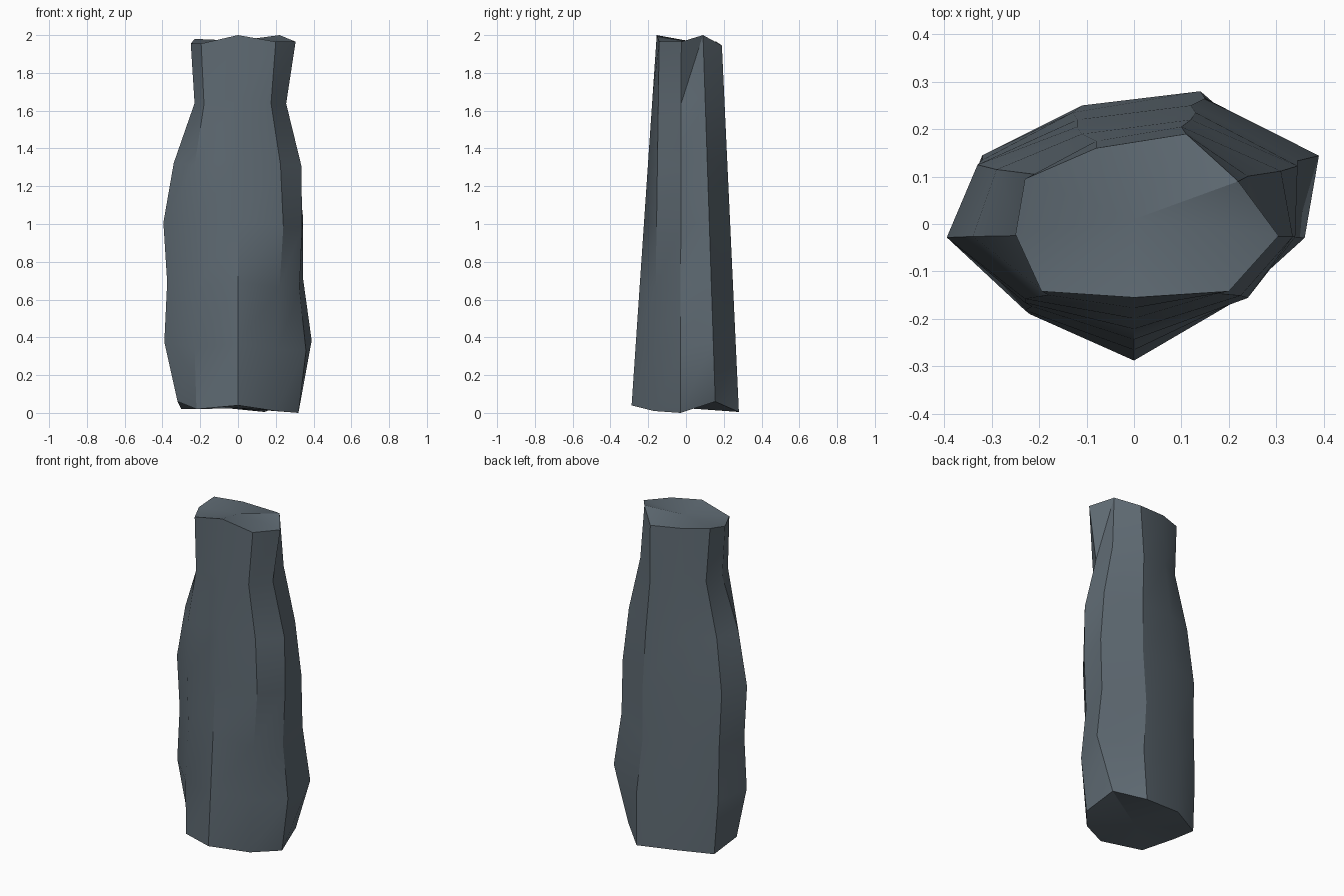
import bpy, bmesh

# Nine vertical ribs, counter-clockwise from the front:
# (x at seven heights, (y bottom, y top), (z bottom, z top))
RIBS = [
    ((0, 0, 0, 0, 0, 0, 0), (-0.288, -0.155), (0.04, 2.0)),
    ((0.20, 0.21, 0.22, 0.24, 0.225, 0.175, 0.20), (-0.17, -0.142), (0.01, 1.965)),
    ((0.32, 0.36, 0.325, 0.34, 0.335, 0.255, 0.305), (-0.03, -0.025), (0.0, 1.965)),
    ((0.285, 0.39, 0.345, 0.345, 0.31, 0.24, 0.22), (0.155, 0.09), (0.06, 2.0)),
    ((0.14, 0.15, 0.12, 0.13, 0.12, 0.10, 0.11), (0.28, 0.19), (0.005, 1.945)),
    ((-0.11, -0.13, -0.12, -0.12, -0.11, -0.08, -0.08), (0.25, 0.16), (0.03, 1.965)),
    ((-0.30, -0.32, -0.32, -0.33, -0.29, -0.21, -0.23), (0.155, 0.095), (0.02, 1.98)),
    ((-0.32, -0.39, -0.375, -0.395, -0.34, -0.23, -0.25), (-0.035, -0.022), (0.06, 1.955)),
    ((-0.22, -0.23, -0.215, -0.23, -0.23, -0.18, -0.195), (-0.19, -0.142), (0.02, 1.955)),
]
N, LEVELS = len(RIBS), 7


def mix(pair, t):
    return pair[0] + (pair[1] - pair[0]) * t


bm = bmesh.new()
rings = [[bm.verts.new((xs[j], mix(y, j / 6), mix(z, j / 6))) for xs, y, z in RIBS]
         for j in range(LEVELS)]

# Faceted wall
for low, high in zip(rings, rings[1:]):
    for i in range(N):
        k = (i + 1) % N
        bm.faces.new((low[i], low[k], high[k]))
        bm.faces.new((low[i], high[k], high[i]))

# Fan caps
base = bm.verts.new((0, 0, 0.025))
crown = bm.verts.new((0, 0.01, 1.97))
for i in range(N):
    k = (i + 1) % N
    bm.faces.new((base, rings[0][k], rings[0][i]))
    bm.faces.new((crown, rings[-1][i], rings[-1][k]))

mesh = bpy.data.meshes.new("rock_pillar")
bm.to_mesh(mesh)
bm.free()
pillar = bpy.data.objects.new("rock_pillar", mesh)
bpy.context.collection.objects.link(pillar)

# Slate colour, soft shading across shallow facets
slate = bpy.data.materials.new("slate")
slate.diffuse_color = (0.11, 0.14, 0.165, 1)
mesh.materials.append(slate)
bpy.context.view_layer.objects.active = pillar
pillar.select_set(True)
bpy.ops.object.shade_smooth_by_angle(angle=0.5236)
